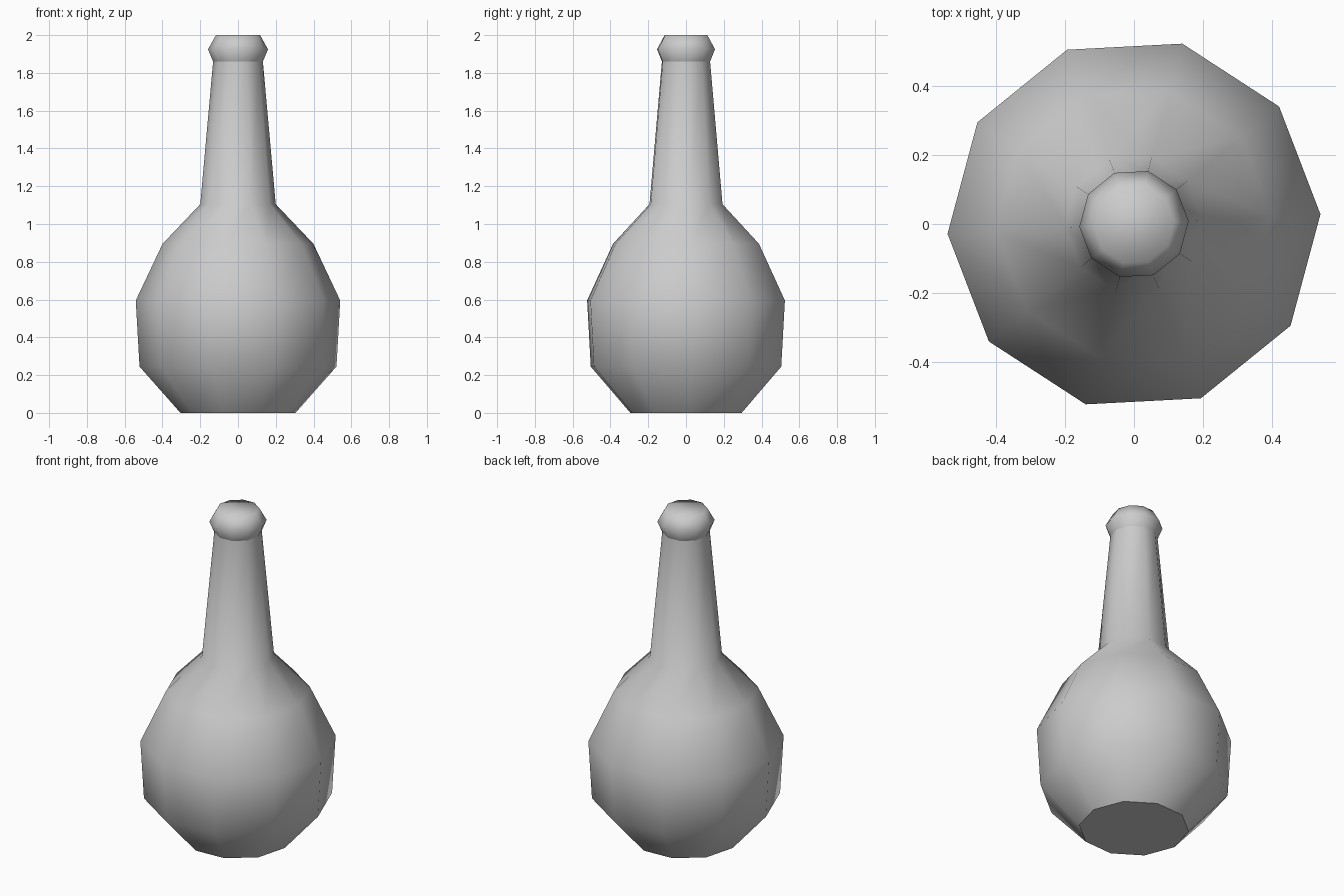
import bpy, bmesh, math

if "Cube" in bpy.data.objects:
    bpy.data.objects.remove(bpy.data.objects["Cube"])

SIDES = 10
TURN = math.radians(3)


def lathe(name, profile, cap_bottom=False, cap_top=False, flat_bottom=False):
    """Revolve (radius, z) points into a smooth ten-sided solid."""
    bm = bmesh.new()
    rings = []
    for r, z in profile:
        rings.append([bm.verts.new((r * math.cos(TURN + math.tau * i / SIDES),
                                    r * math.sin(TURN + math.tau * i / SIDES), z))
                      for i in range(SIDES)])
    for low, high in zip(rings, rings[1:]):
        for i in range(SIDES):
            j = (i + 1) % SIDES
            bm.faces.new((low[i], low[j], high[j], high[i])).smooth = True
    if cap_bottom:
        base = bm.faces.new(rings[0][::-1])
        base.smooth = not flat_bottom
        for e in base.edges:
            e.smooth = not flat_bottom
    if cap_top:
        bm.faces.new(rings[-1]).smooth = True
    mesh = bpy.data.meshes.new(name)
    bm.to_mesh(mesh)
    bm.free()
    obj = bpy.data.objects.new(name, mesh)
    bpy.context.collection.objects.link(obj)
    return obj


# Round body and tapering neck, with a crisp flat base
lathe("bottle_body", [(0.305, 0), (0.522, 0.245), (0.542, 0.595), (0.4, 0.895),
                      (0.2, 1.105), (0.132, 1.86)],
      cap_bottom=True, flat_bottom=True)

# Flared lip with a closed, softly shaded top
lathe("bottle_lip", [(0.132, 1.86), (0.159, 1.925), (0.117, 2.0)], cap_top=True)
